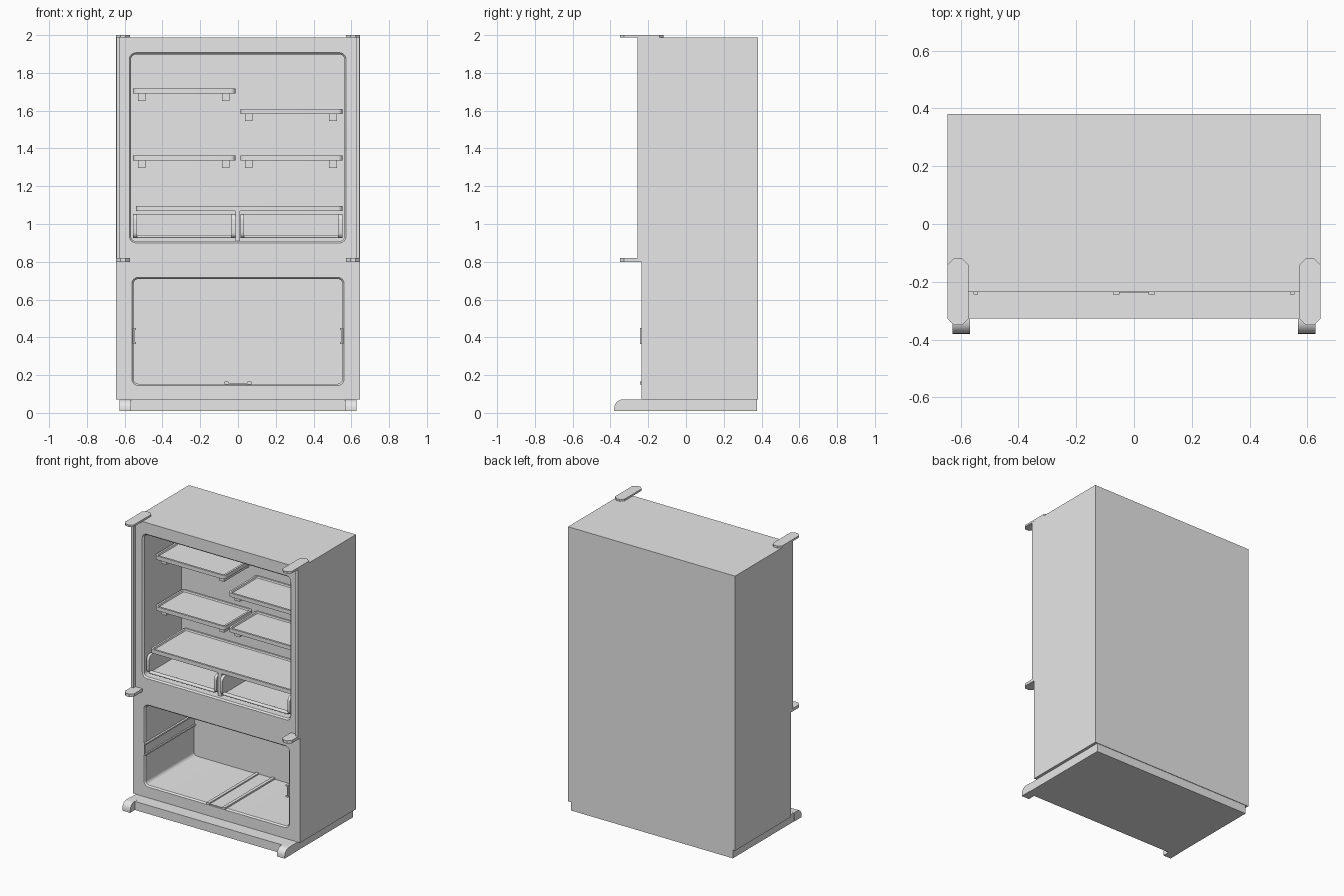
import bpy, bmesh, math

if "Cube" in bpy.data.objects:
    bpy.data.objects.remove(bpy.data.objects["Cube"], do_unlink=True)

grey = bpy.data.materials.new("light_grey")
grey.use_nodes = True
grey.diffuse_color = (0.8, 0.8, 0.8, 1)
grey.node_tree.nodes["Principled BSDF"].inputs["Base Color"].default_value = (0.8, 0.8, 0.8, 1)


def loft(name, rings):
    """Skin a list of equal closed rings and cap both ends."""
    bm = bmesh.new()
    loops = [[bm.verts.new(p) for p in ring] for ring in rings]
    n = len(loops[0])
    for a, b in zip(loops, loops[1:]):
        for i in range(n):
            j = (i + 1) % n
            bm.faces.new((a[i], a[j], b[j], b[i]))
    bm.faces.new(loops[0][::-1])
    bm.faces.new(loops[-1])
    bmesh.ops.recalc_face_normals(bm, faces=bm.faces)
    mesh = bpy.data.meshes.new(name)
    bm.to_mesh(mesh)
    bm.free()
    mesh.materials.append(grey)
    ob = bpy.data.objects.new(name, mesh)
    bpy.context.collection.objects.link(ob)
    return ob


def smooth(ob):
    bpy.ops.object.select_all(action='DESELECT')
    ob.select_set(True)
    bpy.context.view_layer.objects.active = ob
    bpy.ops.object.shade_smooth_by_angle(angle=math.radians(30))


def rounded(u0, u1, v0, v1, r, seg=6, inset=0.0):
    """Outline of a rectangle with rounded corners (seg=1 gives chamfers)."""
    u0, u1, v0, v1 = u0 + inset, u1 - inset, v0 + inset, v1 - inset
    r = max(r - inset, 0.004)
    corners = [(u1 - r, v1 - r), (u0 + r, v1 - r), (u0 + r, v0 + r), (u1 - r, v0 + r)]
    pts = []
    for k, (cu, cv) in enumerate(corners):
        for i in range(seg + 1):
            a = math.pi / 2 * (k + i / seg)
            pts.append((cu + r * math.cos(a), cv + r * math.sin(a)))
    return pts


def at_x(pts, x):
    return [(x, u, v) for u, v in pts]


def at_y(pts, y):
    return [(u, y, v) for u, v in pts]


def at_z(pts, z):
    return [(u, v, z) for u, v in pts]


def box(name, x0, x1, y0, y1, z0, z1):
    rect = [(x0, y0), (x1, y0), (x1, y1), (x0, y1)]
    return loft(name, [at_z(rect, z0), at_z(rect, z1)])


FRONT, BACK, WALL = -0.235, 0.38, 0.185

# Cabinet shell with two chamfered, rounded compartments
cabinet = box("cabinet", -0.645, 0.645, FRONT, BACK, 0.07, 1.987)
compartments = (("upper", -0.575, 0.572, 0.9, 1.907, WALL),
                ("lower", -0.562, 0.562, 0.145, 0.718, 0.305))
for label, x0, x1, z0, z1, depth in compartments:
    steps = [(FRONT - 0.05, 0), (FRONT, 0), (FRONT + 0.01, 0.009), (depth, 0.009)]
    cutter = loft(label + "_cutter",
                  [at_y(rounded(x0, x1, z0, z1, 0.035, inset=i), y) for y, i in steps])
    cutter.hide_render = True
    mod = cabinet.modifiers.new(label, 'BOOLEAN')
    mod.operation, mod.solver, mod.object = 'DIFFERENCE', 'EXACT', cutter
    bpy.context.view_layer.objects.active = cabinet
    bpy.ops.object.modifier_apply(modifier=mod.name)
    bpy.data.objects.remove(cutter, do_unlink=True)
smooth(cabinet)

# Plinth
box("plinth", -0.625, 0.625, -0.327, 0.376, 0.01, 0.07)

for side, s in (("left", 1), ("right", -1)):
    # Foot with a rounded toe
    toe = [(-0.30, 0.01), (-0.38, 0.01), (-0.38, 0.025)]
    for i in range(1, 7):
        a = math.pi / 2 * i / 6
        toe.append((-0.335 - 0.045 * math.cos(a), 0.025 + 0.046 * math.sin(a)))
    toe.append((-0.30, 0.071))
    smooth(loft(side + "_foot", [at_x(toe, s * 0.567), at_x(toe, s * 0.627)]))

    # Hinge plates with clipped corners
    lo, hi = sorted((s * 0.573, s * 0.645))
    for label, y1, z0, z1 in (("top", -0.118, 1.987, 2.0), ("middle", -0.2, 0.8, 0.82)):
        plate = rounded(lo, hi, -0.35, y1, 0.022, seg=1)
        loft(f"{side}_{label}_hinge", [at_z(plate, z0), at_z(plate, z1)])

    # Thin upright between the hinges
    lo, hi = sorted((s * 0.626, s * 0.644))
    box(side + "_upright", lo, hi, -0.258, FRONT + 0.002, 0.82, 1.987)

    # Channel rail on the lower compartment wall
    for label, inner, z0, z1 in (("web", 0.549, 0.365, 0.45),
                                 ("top_lip", 0.539, 0.44, 0.45),
                                 ("bottom_lip", 0.539, 0.365, 0.375)):
        lo, hi = sorted((s * inner, s * 0.556))
        box(f"{side}_rail_{label}", lo, hi, -0.244, 0.306, z0, z1)

# Floor runner in the lower compartment
box("floor_runner", -0.072, 0.072, -0.238, 0.306, 0.15, 0.157)
for side, x0, x1 in (("left", 0.05, 0.072), ("right", -0.072, -0.05)):
    box(side + "_runner_lip", x0, x1, -0.244, 0.306, 0.15, 0.165)


def shelf(name, x0, x1, y0, top):
    """Tray-like shelf with a raised rim."""
    steps = [(top - 0.027, 0), (top, 0), (top, 0.014), (top - 0.01, 0.018)]
    smooth(loft(name, [at_z(rounded(x0, x1, y0, WALL + 0.003, 0.025, inset=i), z)
                       for z, i in steps]))


# Half-width shelves on bracket arms
half = {"right": (-0.555, -0.014), "left": (0.012, 0.553)}
for name, side, top in (("upper", "right", 1.717), ("upper", "left", 1.61),
                        ("lower", "right", 1.362), ("lower", "left", 1.362)):
    x0, x1 = half[side]
    shelf(f"{side}_{name}_shelf", x0, x1, -0.13, top)
    for label, x in (("outer", x0 + 0.045), ("inner", x1 - 0.05)):
        arm = [(WALL + 0.003, top - 0.15), (WALL + 0.003, top - 0.02),
               (-0.09, top - 0.02), (-0.09, top - 0.065), (0.0, top - 0.065),
               (0.1, top - 0.065), (0.15, top - 0.065)]
        arm = [(y, max(z, top - 0.065)) for y, z in arm[:4]]
        loft(f"{side}_{name}_{label}_arm", [at_x(arm, x - 0.02), at_x(arm, x + 0.02)])

# Full-width shelf over the drawers
shelf("full_shelf", -0.54, 0.553, -0.2, 1.095)
box("drawer_divider", -0.013, 0.011, -0.2, WALL + 0.003, 0.9, 1.07)

# Open-fronted drawers
for side, (x0, x1) in half.items():
    panel = rounded(-0.215, WALL - 0.003, 0.925, 1.052, 0.03)
    for label, x in (("right", x0), ("left", x1 - 0.02)):
        smooth(loft(f"{side}_drawer_{label}_wall", [at_x(panel, x), at_x(panel, x + 0.02)]))
    box(side + "_drawer_floor", x0 + 0.02, x1 - 0.02, -0.19, WALL - 0.003, 0.925, 0.934)
    box(side + "_drawer_back", x0 + 0.02, x1 - 0.02, WALL - 0.015, WALL - 0.003, 0.934, 1.05)
    lip = rounded(-0.213, -0.185, 0.925, 0.942, 0.008)
    smooth(loft(side + "_drawer_lip", [at_x(lip, x0 + 0.02), at_x(lip, x1 - 0.02)]))
